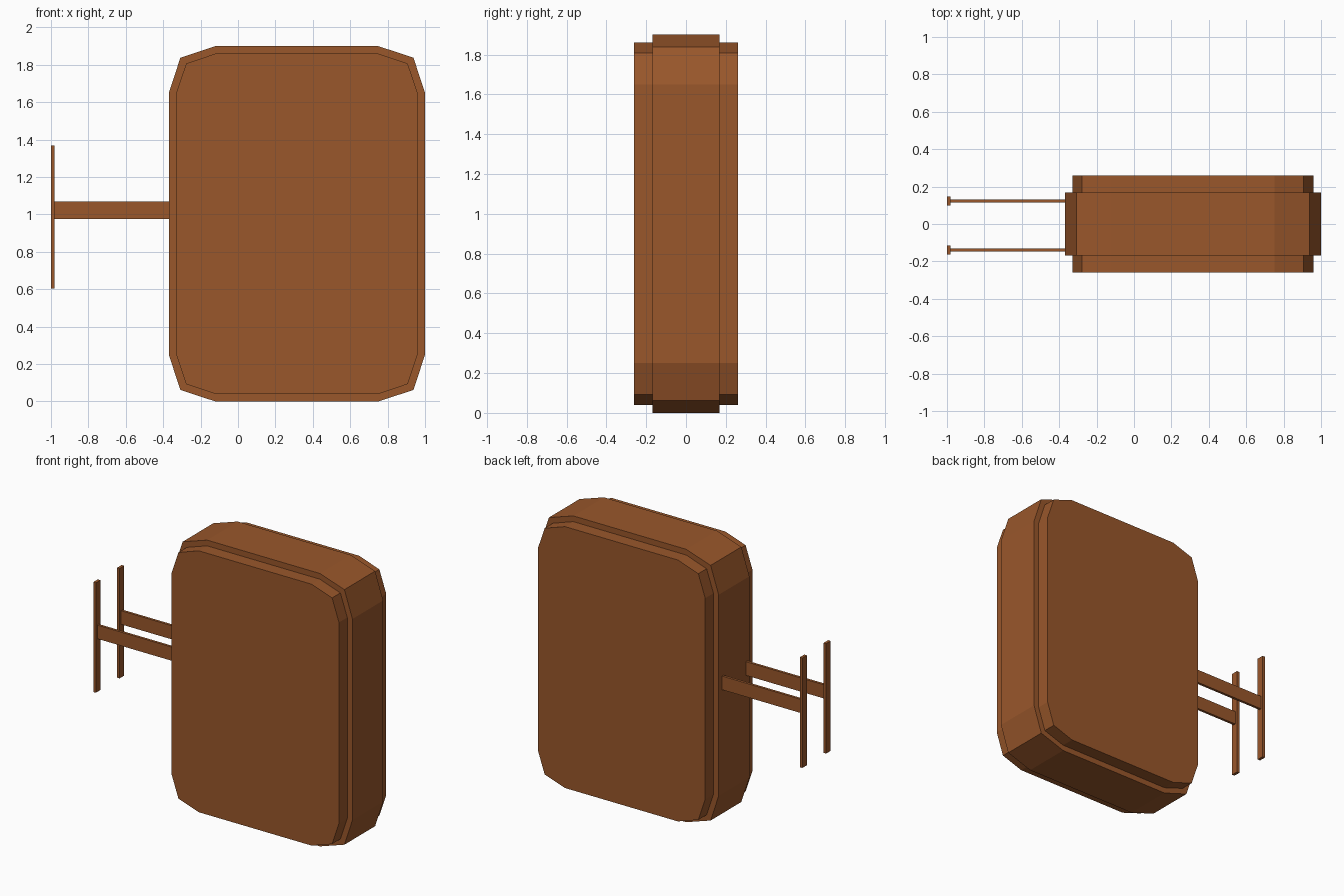
import bpy, bmesh

if "Cube" in bpy.data.objects:
    bpy.data.objects.remove(bpy.data.objects["Cube"])

mat = bpy.data.materials.new("brown")
mat.diffuse_color = (0.32, 0.095, 0.024, 1)
mat.use_nodes = True
mat.node_tree.nodes["Principled BSDF"].inputs["Base Color"].default_value = mat.diffuse_color


def finish(bm, name):
    bmesh.ops.recalc_face_normals(bm, faces=bm.faces)
    mesh = bpy.data.meshes.new(name)
    bm.to_mesh(mesh)
    bm.free()
    mesh.materials.append(mat)
    bpy.context.collection.objects.link(bpy.data.objects.new(name, mesh))


def slab(name, inset, mid, y0, y1):
    """Rounded rectangle in xz with two-segment corners, extruded along y."""
    cx, cz, hx, hz = 0.315, 0.95, 0.685 - inset, 0.95 - inset
    r = 0.25 - inset
    corner = [(hx, hz - r), (hx - mid, hz - mid), (hx - r, hz)]
    pts = []
    for sx, sz in ((1, 1), (-1, 1), (-1, -1), (1, -1)):
        run = corner if sx * sz > 0 else corner[::-1]
        pts += [(cx + sx * x, cz + sz * z) for x, z in run]
    bm = bmesh.new()
    face = bm.faces.new([bm.verts.new((x, y0, z)) for x, z in pts])
    ext = bmesh.ops.extrude_face_region(bm, geom=[face])
    verts = [v for v in ext["geom"] if isinstance(v, bmesh.types.BMVert)]
    bmesh.ops.translate(bm, verts=verts, vec=(0, y1 - y0, 0))
    finish(bm, name)


def box(name, x, y, z):
    bm = bmesh.new()
    bmesh.ops.create_cube(bm, size=1)
    for v in bm.verts:
        v.co = [lo + (c + 0.5) * (hi - lo) for c, (lo, hi) in zip(v.co, (x, y, z))]
    finish(bm, name)


# Body band and the two inset cover panels
slab("body_band", 0, 0.062, -0.169, 0.169)
slab("front_cover", 0.04, 0.053, -0.26, -0.169)
slab("back_cover", 0.04, 0.053, 0.169, 0.26)

# Pair of side arms, each ending in an upright bar
for side, y in (("front", -0.139), ("back", 0.123)):
    box(side + "_arm", (-0.982, -0.365), (y - 0.009, y + 0.009), (0.975, 1.07))
    box(side + "_upright_bar", (-1.0, -0.98), (y - 0.025, y + 0.025), (0.605, 1.37))
